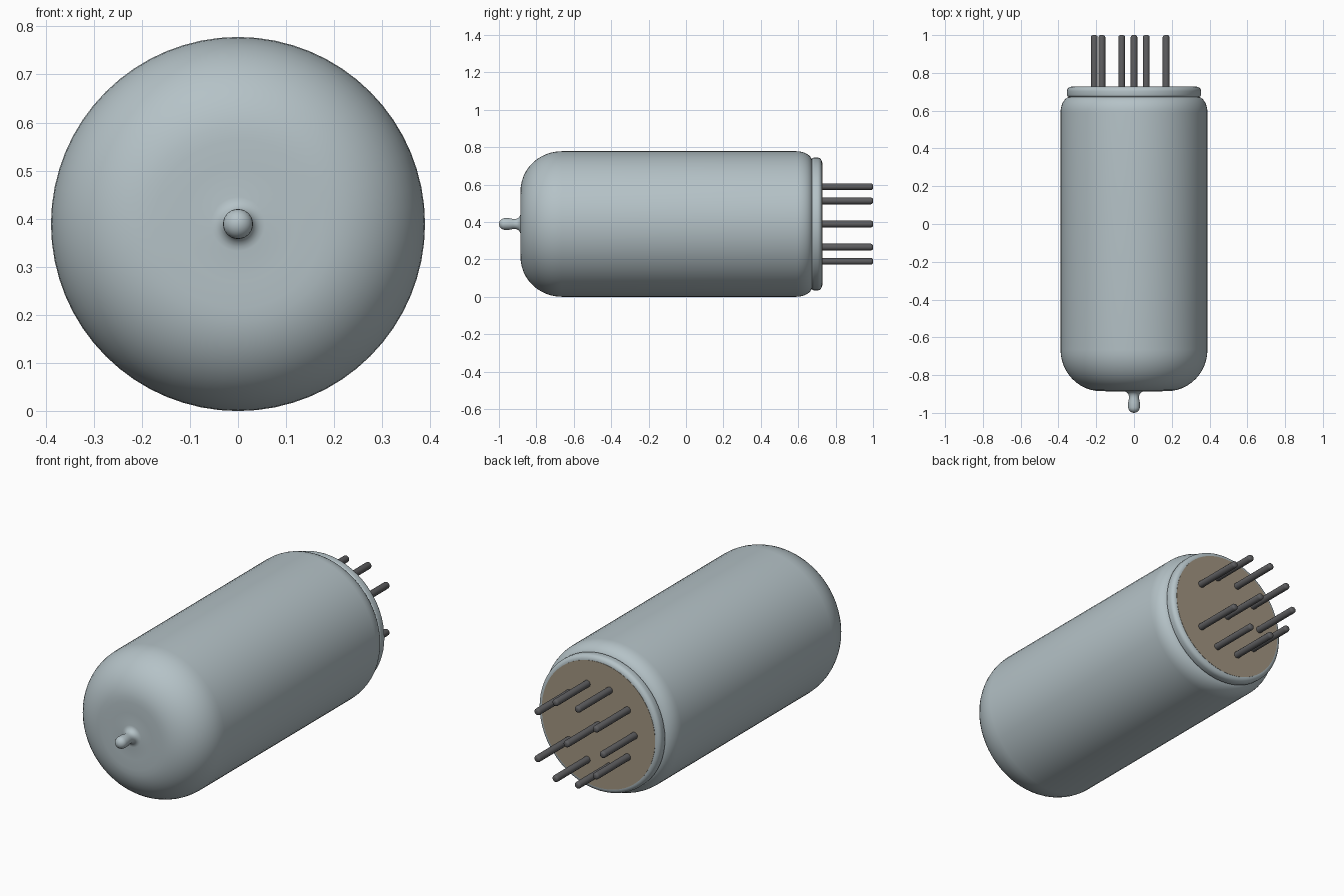
import bpy, bmesh, math
from mathutils import Matrix

cube = bpy.data.objects.get("Cube")
if cube:
    bpy.data.objects.remove(cube, do_unlink=True)

R = 0.389          # envelope radius, also the height of the axis
AXIS = R


def material(name, rgb, rough=0.5):
    m = bpy.data.materials.new(name)
    m.use_nodes = True
    m.diffuse_color = (*rgb, 1)
    bsdf = m.node_tree.nodes["Principled BSDF"]
    bsdf.inputs["Base Color"].default_value = (*rgb, 1)
    bsdf.inputs["Roughness"].default_value = rough
    return m


glass = material("pale glass", (0.46, 0.54, 0.57))
tan = material("tan base", (0.36, 0.30, 0.22))
metal = material("dark metal", (0.11, 0.11, 0.115))


def arc(r, y, rr, ry, start, end, n):
    """Elliptical arc of (radius, y) points; angles in degrees."""
    pts = []
    for i in range(n + 1):
        a = math.radians(start + (end - start) * i / n)
        pts.append((r + rr * math.cos(a), y + ry * math.sin(a)))
    return pts


def lathe(name, profile, mat, steps, x=0.0, z=0.0, angle=35):
    """Spin a (radius, y) profile about an axis parallel to y."""
    bm = bmesh.new()
    verts = [bm.verts.new((r, y, 0)) for r, y in profile]
    edges = [bm.edges.new(p) for p in zip(verts, verts[1:])]
    bmesh.ops.spin(bm, geom=verts + edges, cent=(0, 0, 0), axis=(0, 1, 0),
                   angle=math.tau, steps=steps, use_duplicate=False)
    bmesh.ops.remove_doubles(bm, verts=bm.verts, dist=0.0002)
    bmesh.ops.recalc_face_normals(bm, faces=bm.faces)
    bmesh.ops.transform(bm, matrix=Matrix.Translation((x, 0, AXIS + z)), verts=bm.verts)
    mesh = bpy.data.meshes.new(name)
    bm.to_mesh(mesh)
    bm.free()
    mesh.materials.append(mat)
    obj = bpy.data.objects.new(name, mesh)
    bpy.context.collection.objects.link(obj)
    bpy.ops.object.select_all(action="DESELECT")
    obj.select_set(True)
    bpy.context.view_layer.objects.active = obj
    bpy.ops.object.shade_smooth_by_angle(angle=math.radians(angle))
    return obj


# Glass envelope: sealed tip, flared neck, domed shoulder, straight wall, tapered end
envelope = arc(0, -0.97, 0.031, 0.03, -90, 0, 6)
envelope += [(0.031, -0.945), (0.027, -0.925)]
envelope += arc(0.056, -0.914, 0.029, 0.029, 180, 90, 5)
envelope += [(0.12, -0.886)]
envelope += arc(0.175, -0.665, R - 0.175, 0.22, -90, 0, 12)
envelope += arc(R - 0.055, 0.59, 0.055, 0.085, 0, 80, 7)
envelope += [(0.335, 0.68), (0, 0.68)]
lathe("glass_envelope", envelope, glass, 64)

# Rounded rim around the base
rim = [(0.30, 0.672), (0.342, 0.672)]
rim += arc(0.342, 0.685, 0.013, 0.013, -90, 0, 4)
rim += arc(0.33, 0.703, 0.025, 0.024, 0, 90, 6)
rim += [(0.30, 0.727)]
lathe("base_rim", rim, glass, 64)

# Flat base disc, set in the rim
lathe("base_disc", [(0, 0.70), (0.33, 0.70), (0.33, 0.7285), (0, 0.7285)], tan, 64)

# Contact pins: nine on a ten-place circle with a gap on the left, one in the middle
pin = [(0, 0.70), (0.018, 0.70), (0.018, 0.988)]
pin += arc(0.007, 0.988, 0.011, 0.012, 0, 90, 3) + [(0, 1.0)]
for i in range(1, 10):
    a = math.tau * i / 10
    lathe(f"pin_{i}", pin, metal, 12, 0.21 * math.cos(a), 0.21 * math.sin(a))
lathe("centre_pin", pin, metal, 12)
